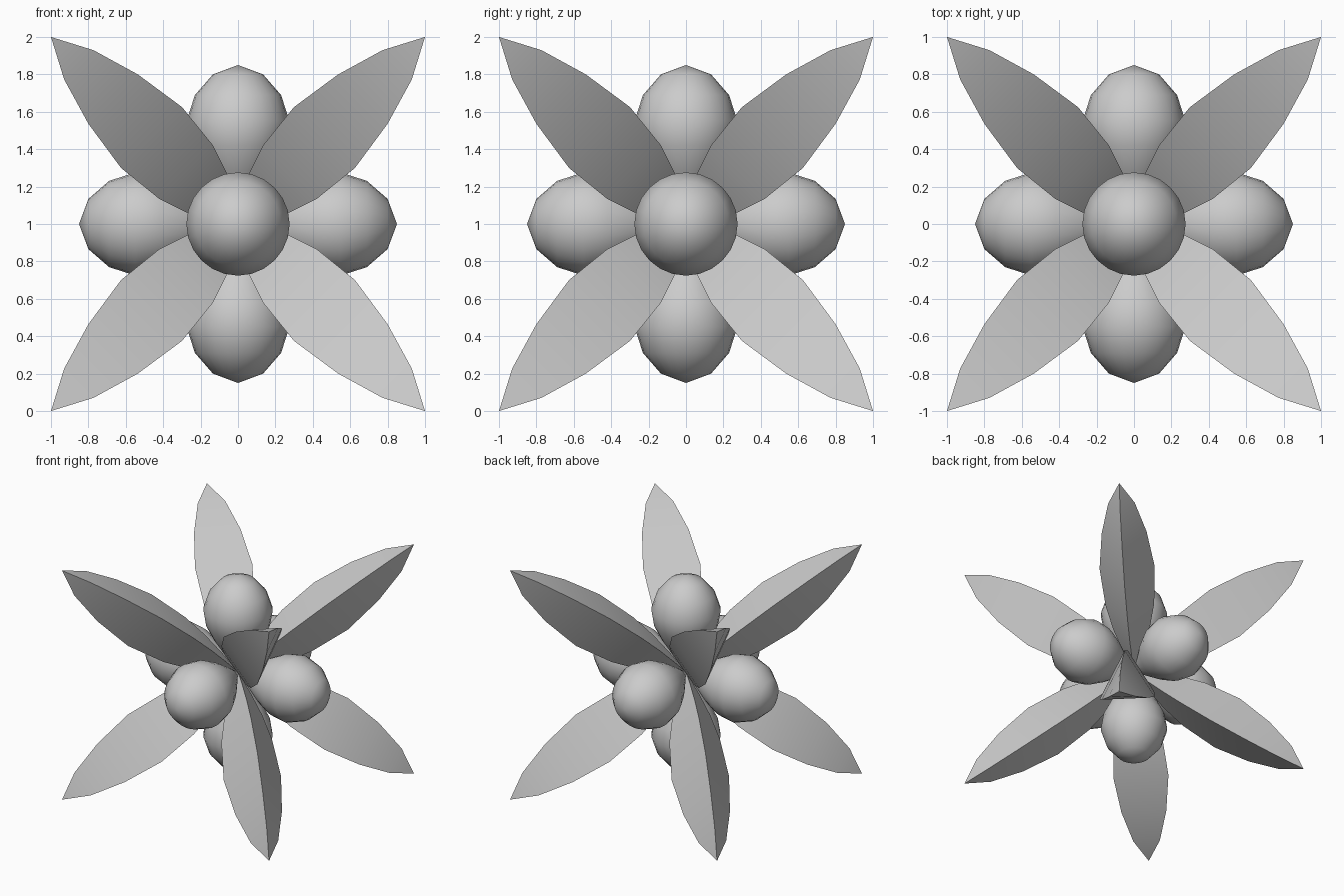
import bpy, bmesh, math
from itertools import product
from mathutils import Vector

if "Cube" in bpy.data.objects:
    bpy.data.objects.remove(bpy.data.objects["Cube"])

CENTRE = Vector((0, 0, 1))


def spun_shape(name, axis, start, profile, sides, angle):
    """Sweep (distance, radius) rings along axis; both ends close to a point."""
    bm = bmesh.new()
    axis = axis.normalized()
    u = (start - axis * start.dot(axis)).normalized()
    v = axis.cross(u)
    rings = []
    for d, r in profile:
        if r == 0:
            rings.append([bm.verts.new(CENTRE + axis * d)])
        else:
            rings.append([bm.verts.new(CENTRE + axis * d + r * (
                u * math.cos(2 * math.pi * i / sides) + v * math.sin(2 * math.pi * i / sides)))
                for i in range(sides)])
    for a, b in zip(rings, rings[1:]):
        for i in range(sides):
            j = (i + 1) % sides
            corners = [a[i % len(a)], a[j % len(a)], b[j % len(b)], b[i % len(b)]]
            bm.faces.new(list(dict.fromkeys(corners)))
    bmesh.ops.recalc_face_normals(bm, faces=bm.faces)
    mesh = bpy.data.meshes.new(name)
    bm.to_mesh(mesh)
    bm.free()
    ob = bpy.data.objects.new(name, mesh)
    bpy.context.collection.objects.link(ob)
    bpy.ops.object.select_all(action='DESELECT')
    ob.select_set(True)
    bpy.context.view_layer.objects.active = ob
    bpy.ops.object.shade_smooth_by_angle(angle=math.radians(angle))


# Six round teardrop lobes along the axes
lobe_profile = [(0, 0), (.15, .10), (.29, .19), (.42, .255), (.55, .276),
                (.69, .23), (.80, .134), (.85, 0)]
for k, s in product(range(3), (-1, 1)):
    axis = Vector((0, 0, 0))
    axis[k] = s
    side = Vector((0, 0, 0))
    side[(k + 1) % 3] = 1
    spun_shape("round_lobe", axis, side, lobe_profile, 24, 40)

# Eight three-sided pointed petals towards the cube corners
petal_profile = [(t * math.sqrt(3), w) for t, w in (
    (0, 0), (.10, .095), (.206, .176), (.325, .234), (.517, .266),
    (.711, .216), (.877, .128), (1, 0))]
for s in product((-1, 1), repeat=3):
    # one ridge leans away from the nearest x lobe, so faces look at the lobes
    spun_shape("pointed_petal", Vector(s), Vector((-s[0], 0, 0)), petal_profile, 3, 40)
